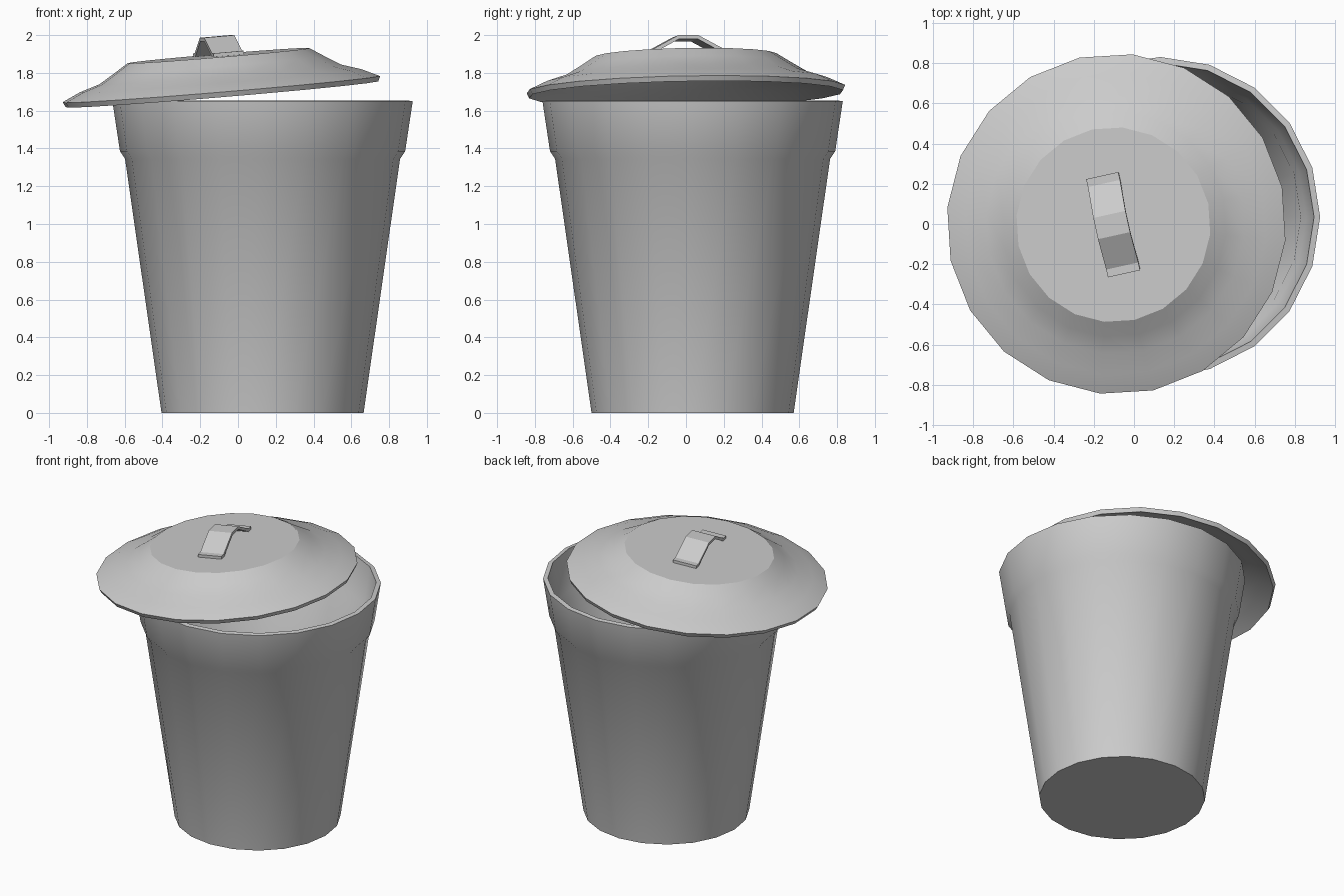
import bpy, math
from mathutils import Matrix

if "Cube" in bpy.data.objects:
    bpy.data.objects.remove(bpy.data.objects["Cube"])

SIDES = 20

def make_object(name, verts, faces, matrix):
    mesh = bpy.data.meshes.new(name)
    mesh.from_pydata(verts, [], faces)
    obj = bpy.data.objects.new(name, mesh)
    bpy.context.collection.objects.link(obj)
    obj.matrix_world = matrix
    return obj

def lathe_shell(name, profile, cap_last, matrix, thickness=0.03):
    """Revolve (radius, z) points, cap one end, thicken inward."""
    verts = [(r * math.cos(a), r * math.sin(a), z)
             for r, z in profile
             for a in (2 * math.pi * k / SIDES for k in range(SIDES))]
    faces = []
    for i in range(len(profile) - 1):
        a, b = i * SIDES, (i + 1) * SIDES
        for k in range(SIDES):
            n = (k + 1) % SIDES
            faces.append((a + k, a + n, b + n, b + k))
    if cap_last:
        start = (len(profile) - 1) * SIDES
        faces.append(tuple(range(start, start + SIDES)))
    else:
        faces.append(tuple(reversed(range(SIDES))))
    obj = make_object(name, verts, faces, matrix)
    mod = obj.modifiers.new("thickness", 'SOLIDIFY')
    mod.thickness = thickness
    mod.offset = -1
    mod.use_even_offset = True
    bpy.ops.object.select_all(action='DESELECT')
    obj.select_set(True)
    bpy.context.view_layer.objects.active = obj
    bpy.ops.object.modifier_apply(modifier=mod.name)
    bpy.ops.object.shade_smooth_by_angle(angle=math.radians(30))
    return obj

# Tapered bin with a stepped collar
lathe_shell("bin_body",
            [(0.535, 0), (0.728, 1.345), (0.755, 1.385), (0.795, 1.65)],
            False, Matrix.Translation((0.13, 0.035, 0)))

# Lid, slid aside and tilted
lid_matrix = (Matrix.Translation((-0.0875, 0, 1.714))
              @ Matrix.Rotation(math.radians(12.5), 4, 'Z')
              @ Matrix.Rotation(math.radians(-4.9), 4, 'Y'))
lathe_shell("lid",
            [(0.847, 0), (0.75, 0.045), (0.645, 0.078), (0.56, 0.13), (0.485, 0.178)],
            True, lid_matrix)

# Bent strap handle: side profile (y, z) mirrored, extruded across x
upper = [(0.25, 0.197), (0.21, 0.197), (0.054, 0.28)]
lower = [(0.25, 0.177), (0.205, 0.177), (0.05, 0.26)]
upper += [(-y, z) for y, z in reversed(upper)]
lower += [(-y, z) for y, z in reversed(lower)]
n = len(upper)
rows = [(-0.082, upper), (0.082, upper), (0.082, lower), (-0.082, lower)]
verts = [(x, y, z) for x, line in rows for y, z in line]
faces = [(r * n + i, r * n + i + 1, s * n + i + 1, s * n + i)
         for r, s in ((1, 0), (2, 1), (3, 2), (0, 3)) for i in range(n - 1)]
faces += [(0, n, 2 * n, 3 * n), (4 * n - 1, 3 * n - 1, 2 * n - 1, n - 1)]
handle = make_object("lid_handle", verts, faces, lid_matrix)

# Make the handle faces point outward
import bmesh
bm = bmesh.new()
bm.from_mesh(handle.data)
bmesh.ops.recalc_face_normals(bm, faces=bm.faces)
bm.to_mesh(handle.data)
bm.free()
